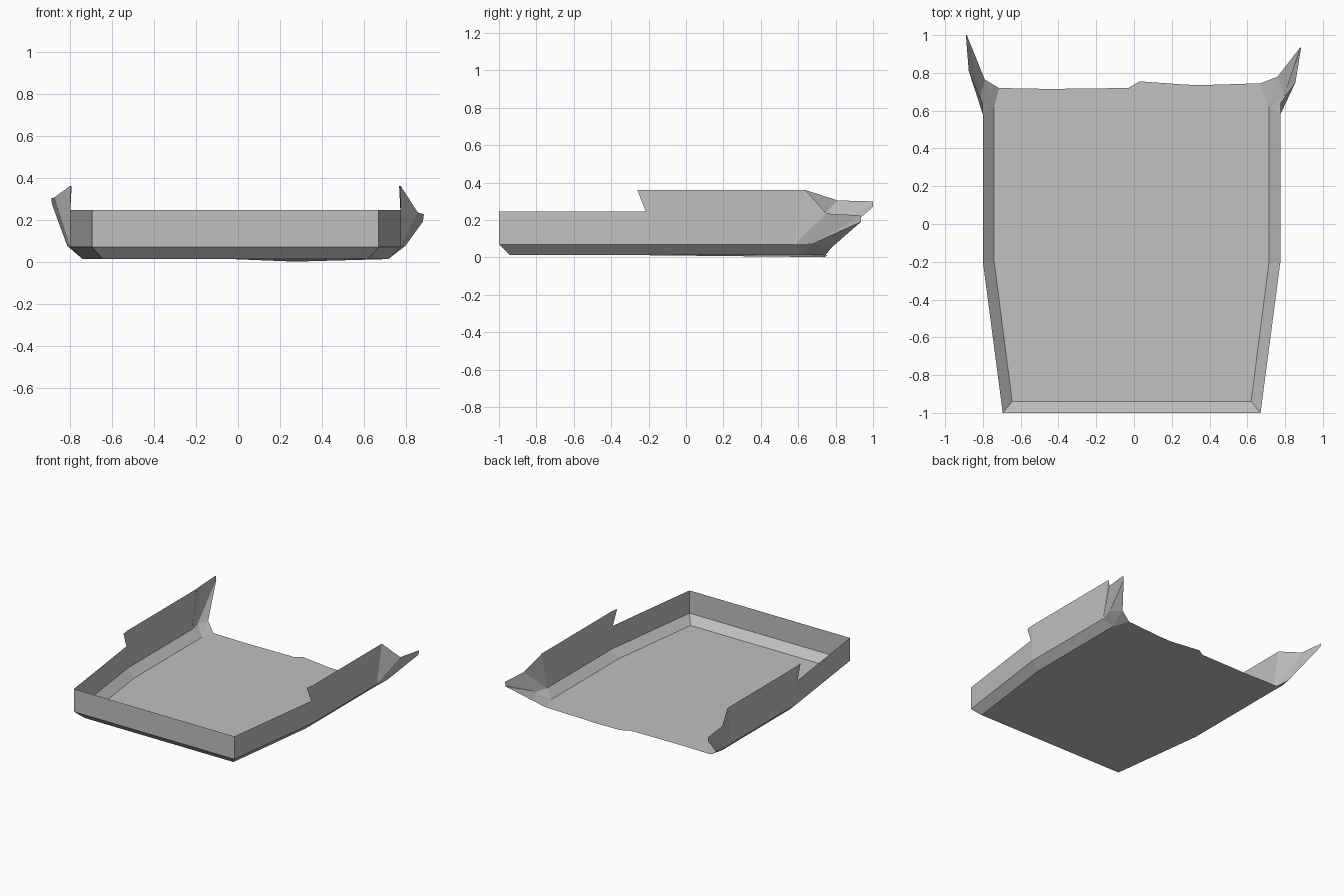
import bpy
import bmesh

cube = bpy.data.objects.get("Cube")
if cube:
    bpy.data.objects.remove(cube, do_unlink=True)

grey = bpy.data.materials.new("plain grey")
grey.use_nodes = True
colour = (0.53, 0.53, 0.53, 1)
grey.diffuse_color = colour
grey.node_tree.nodes["Principled BSDF"].inputs["Base Color"].default_value = colour

AXIS = -0.0125          # centre line of the tray
FLOOR, LIP, LOW, HIGH = 0.012, 0.07, 0.245, 0.36
BEND = -0.2             # where the sides start to taper to the front
FRONT, NOSE, WIDE = -1.0, 0.6825, 0.7875


def sheet(name, faces):
    """Thin sheet part from a list of polygons, with shared corners welded."""
    bm = bmesh.new()
    for face in faces:
        bm.faces.new([bm.verts.new(p) for p in face])
    bmesh.ops.remove_doubles(bm, verts=bm.verts, dist=0.0005)
    bmesh.ops.recalc_face_normals(bm, faces=bm.faces)
    mesh = bpy.data.meshes.new(name)
    bm.to_mesh(mesh)
    bm.free()
    mesh.materials.append(grey)
    obj = bpy.data.objects.new(name, mesh)
    bpy.context.collection.objects.link(obj)
    return obj


def wall_point(side, y, z):
    """Point on the outer wall, which tapers in front of the bend."""
    t = max(0, (BEND - y) / (BEND - FRONT))
    return (AXIS + side * (WIDE + (NOSE - WIDE) * t), y, z)


def floor_edge(side):
    return [(AXIS + side * 0.6325, -0.94, FLOOR),
            (AXIS + side * 0.7275, BEND, FLOOR),
            (AXIS + side * 0.7275, 0.62, FLOOR)]


# Torn rear corners: top, shoulder, tip, tip underside, lower edge, bulge, floor
flares = {
    1: [(0.775, 0.64, HIGH), (0.855, 0.75, 0.235), (0.885, 0.935, 0.225),
        (0.88, 0.935, 0.19), (0.76, 0.78, 0.055), (0.797, 0.68, 0.075),
        (0.67, 0.745, FLOOR)],
    -1: [(-0.80, 0.64, HIGH), (-0.875, 0.81, 0.305), (-0.89, 1.0, 0.30),
         (-0.885, 1.0, 0.27), (-0.79, 0.765, 0.07), (-0.813, 0.67, 0.075),
         (-0.715, 0.72, FLOOR)],
}

# Floor with the ragged rear edge
rear = [(0.35, 0.735, 0.002), (0.27, 0.738, 0.0), (0.03, 0.755, FLOOR),
        (-0.03, 0.72, FLOOR), (-0.45, 0.715, FLOOR)]
sheet("floor", [floor_edge(1) + [flares[1][-1]] + rear
                + [flares[-1][-1]] + floor_edge(-1)[::-1]])

# Front wall and its sloping lower edge
left, right = (wall_point(s, FRONT, LIP) for s in (1, -1))
sheet("front_wall", [
    [right, left, wall_point(1, FRONT, LOW), wall_point(-1, FRONT, LOW)],
    [floor_edge(-1)[0], floor_edge(1)[0], left, right]])

for side, label in ((1, "left"), (-1, "right")):
    inner = floor_edge(side)
    outer = [wall_point(side, y, LIP) for y in (FRONT, BEND, 0.58)]

    # Sloping lower edge
    sheet(label + "_lower_edge",
          [[inner[i], inner[i + 1], outer[i + 1], outer[i]] for i in (0, 1)])

    # Side wall, low at the front and stepped up behind the notch
    top, shoulder, tip, under, low, bulge, corner = flares[side]
    tapered = [(FRONT, LIP), (BEND, LIP), (BEND, HIGH), (-0.26, HIGH),
               (-0.215, LOW), (FRONT, LOW)]
    straight = [(BEND, LIP), (0.58, LIP), (0.64, HIGH), (BEND, HIGH)]
    sheet(label + "_side_wall",
          [[wall_point(side, y, z) for y, z in part]
           for part in (tapered, straight)])

    # Bent rear corner
    start, base = outer[2], inner[2]
    sheet(label + "_rear_flare", [
        [start, top, shoulder], [start, shoulder, bulge],
        [bulge, shoulder, tip], [bulge, tip, under], [bulge, under, low],
        [base, start, bulge], [base, bulge, low], [base, low, corner]])
